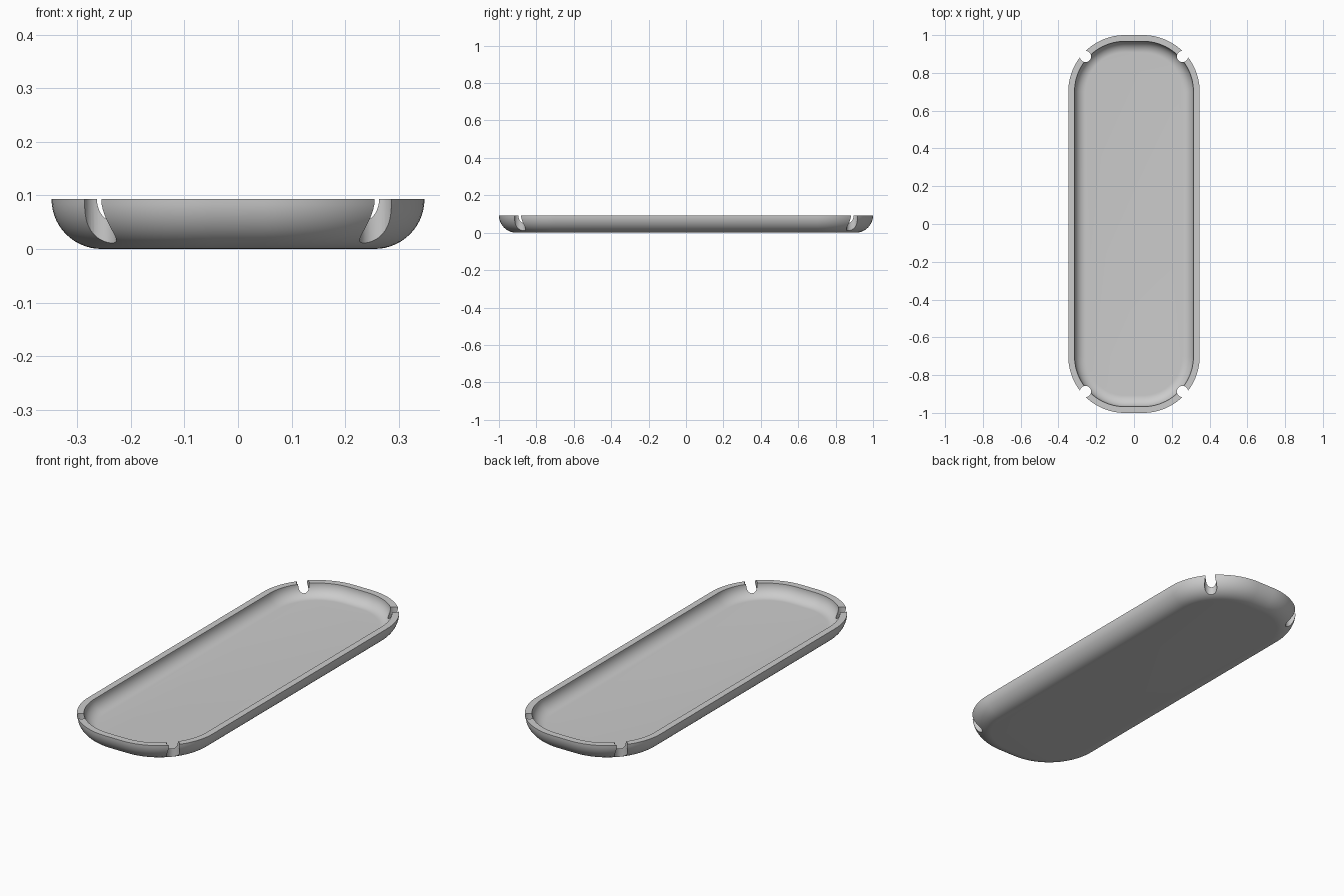
import bpy
import bmesh
from math import cos, sin, pi, radians

if "Cube" in bpy.data.objects:
    bpy.data.objects.remove(bpy.data.objects["Cube"], do_unlink=True)

HALF_W, HALF_L, HEIGHT = 0.348, 1.0, 0.093
CORNER, WALL = 0.30, 0.033
ARC, STEPS = 24, 14

grey = bpy.data.materials.new("plain grey")
grey.use_nodes = True
grey.diffuse_color = (0.6, 0.6, 0.6, 1)
grey.node_tree.nodes["Principled BSDF"].inputs["Base Color"].default_value = (0.6, 0.6, 0.6, 1)


def outline(inset, z):
    """Rounded rectangle, shrunk by inset, at height z."""
    r = CORNER - inset
    cx, cy = HALF_W - CORNER, HALF_L - CORNER
    points = []
    for k, (sx, sy) in enumerate([(1, 1), (-1, 1), (-1, -1), (1, -1)]):
        for i in range(ARC + 1):
            a = (k + i / ARC) * pi / 2
            points.append((sx * cx + r * cos(a), sy * cy + r * sin(a), z))
    return points


def quarter(radius):
    """Inset and height along a bowl wall, from the base up to the rim."""
    for i in range(STEPS + 1):
        a = i / STEPS * pi / 2
        yield HEIGHT - radius * sin(a), HEIGHT - radius * cos(a)


# Tray shell: outer bowl, flat rim, concentric inner bowl
profile = list(quarter(HEIGHT))
inner = HEIGHT - WALL
profile += [(p, z) for p, z in reversed(list(quarter(inner)))]
bm = bmesh.new()
rings = [[bm.verts.new(p) for p in outline(inset, z)] for inset, z in profile]
for low, high in zip(rings, rings[1:]):
    n = len(low)
    for i in range(n):
        j = (i + 1) % n
        bm.faces.new((low[i], low[j], high[j], high[i]))
bm.faces.new(list(reversed(rings[0])))
bm.faces.new(rings[-1])
bmesh.ops.recalc_face_normals(bm, faces=bm.faces)
mesh = bpy.data.meshes.new("tray")
bm.to_mesh(mesh)
bm.free()
mesh.materials.append(grey)
tray = bpy.data.objects.new("tray", mesh)
bpy.context.collection.objects.link(tray)

# Four round notches through the corner walls
for sx in (-1, 1):
    for sy in (-1, 1):
        bpy.ops.mesh.primitive_cylinder_add(
            vertices=32, radius=0.03, depth=0.4, location=(sx * 0.257, sy * 0.887, 0.05))
        cutter = bpy.context.object
        cutter.name = "notch_cutter"
        cutter.data.materials.append(grey)
        cut = tray.modifiers.new("notch", 'BOOLEAN')
        cut.operation = 'DIFFERENCE'
        cut.solver = 'EXACT'
        cut.object = cutter
        bpy.ops.object.select_all(action='DESELECT')
        tray.select_set(True)
        bpy.context.view_layer.objects.active = tray
        bpy.ops.object.modifier_apply(modifier=cut.name)
        bpy.data.objects.remove(cutter, do_unlink=True)

bpy.ops.object.shade_smooth_by_angle(angle=radians(30))
